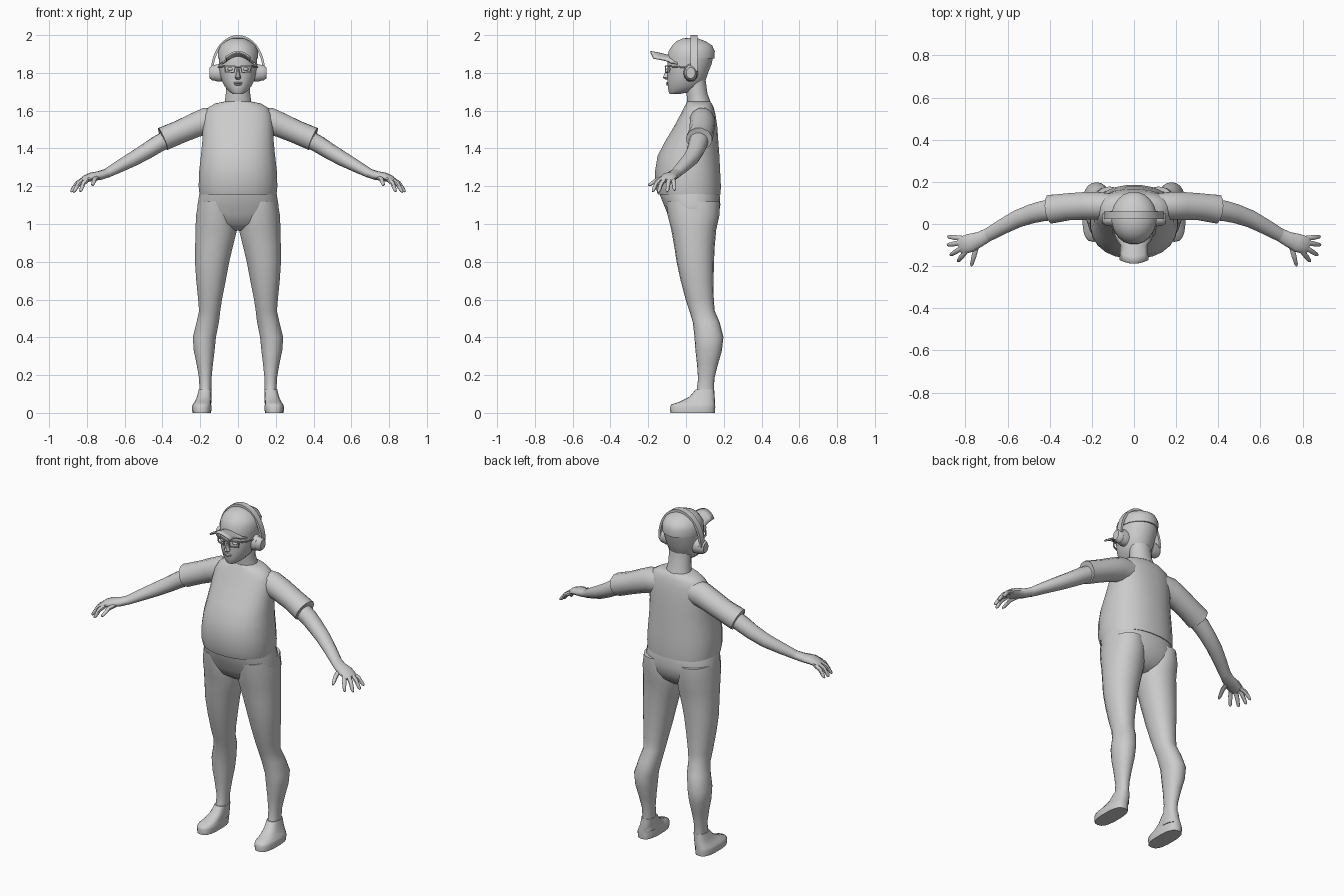
import bpy, bmesh, math
from mathutils import Vector

grey = bpy.data.materials.new("plain_grey")
grey.diffuse_color = (0.6, 0.6, 0.6, 1)


def finish(name, bm, mirror=False, angle=45):
    """Turn a bmesh into a named, smoothed, optionally mirrored object."""
    bmesh.ops.recalc_face_normals(bm, faces=bm.faces)
    me = bpy.data.meshes.new(name)
    bm.to_mesh(me)
    bm.free()
    me.materials.append(grey)
    ob = bpy.data.objects.new(name, me)
    bpy.context.collection.objects.link(ob)
    bpy.ops.object.select_all(action='DESELECT')
    ob.select_set(True)
    bpy.context.view_layer.objects.active = ob
    bpy.ops.object.shade_smooth_by_angle(angle=math.radians(angle))
    if mirror:
        ob.modifiers.new("mirror", 'MIRROR').use_clip = False
    return ob


def skin(bm, rings, closed=False):
    """Bridge equal-sized point rings with quads."""
    vs = [[bm.verts.new(p) for p in r] for r in rings]
    n = len(vs[0])
    pairs = list(zip(vs, vs[1:])) + ([(vs[-1], vs[0])] if closed else [])
    for a, b in pairs:
        for i in range(n):
            bm.faces.new((a[i], a[(i + 1) % n], b[(i + 1) % n], b[i]))
    if not closed:
        bm.faces.new(vs[0][::-1])
        bm.faces.new(vs[-1])


def oval(c, u, v, n, power=2.0):
    pts = []
    for i in range(n):
        t = 2 * math.pi * (i + 0.5) / n
        a, b = math.cos(t), math.sin(t)
        f = lambda k: math.copysign(abs(k) ** (2 / power), k)
        pts.append(c + u * f(a) + v * f(b))
    return pts


def stack(name, rows, mirror=False, n=18, power=2.0, angle=45):
    """Loft horizontal sections: (z, centre x, half width, front y, back y)."""
    bm = bmesh.new()
    skin(bm, [oval(Vector((cx, (f + b) / 2, z)), Vector((w, 0, 0)),
                   Vector((0, (b - f) / 2, 0)), n, power) for z, cx, w, f, b in rows])
    return finish(name, bm, mirror, angle)


def limb(name, rows, mirror=True, n=12):
    """Loft along a path: (x, y, z, half width, half height)."""
    bm = bmesh.new()
    pts = [Vector(r[:3]) for r in rows]
    rings = []
    for i, r in enumerate(rows):
        d = (pts[min(i + 1, len(pts) - 1)] - pts[max(i - 1, 0)]).normalized()
        side = d.cross(Vector((0, 0, 1))).normalized()
        rings.append(oval(pts[i], side * r[3], side.cross(d) * r[4], n))
    skin(bm, rings)
    return finish(name, bm, mirror)


def ball(name, c, s, mirror=False):
    bm = bmesh.new()
    bmesh.ops.create_uvsphere(bm, u_segments=12, v_segments=8, radius=1)
    for v in bm.verts:
        v.co = Vector([v.co[k] * s[k] + c[k] for k in range(3)])
    return finish(name, bm, mirror)


# Shirt body with rounded belly and sloping shoulders
stack("shirt", [(1.155, 0, .205, -.150, .184), (1.20, 0, .210, -.164, .186),
                (1.28, 0, .207, -.165, .182), (1.36, 0, .198, -.152, .178),
                (1.44, 0, .190, -.110, .172), (1.52, 0, .187, -.062, .166),
                (1.58, 0, .180, -.030, .157), (1.615, 0, .160, -.012, .148),
                (1.637, 0, .125, .000, .138), (1.648, 0, .075, .005, .128)],
      n=24, power=2.3)
# Trousers
stack("trouser_hips", [(1.20, 0, .195, -.145, .172), (1.15, 0, .208, -.138, .180),
                       (1.10, 0, .216, -.118, .183), (1.05, 0, .220, -.098, .174),
                       (1.00, 0, .185, -.070, .145), (.965, 0, .10, -.020, .10)],
      n=24, power=2.3)
stack("trouser_leg", [(1.12, .118, .092, -.105, .178), (1.05, .115, .108, -.098, .178),
                      (.97, .115, .112, -.078, .160), (.88, .127, .101, -.062, .152),
                      (.80, .137, .092, -.050, .148), (.70, .143, .079, -.028, .146),
                      (.60, .148, .064, -.002, .147), (.54, .150, .057, .018, .152),
                      (.48, .160, .060, .036, .178), (.40, .178, .062, .045, .198),
                      (.33, .179, .056, .050, .190), (.26, .176, .044, .058, .170),
                      (.18, .173, .033, .064, .150), (.11, .173, .032, .055, .148),
                      (.05, .175, .035, .030, .150)], True, power=2.15)
# Shoes: flat sole then instep up to the ankle
stack("shoe", [(0, .192, .050, -.083, .153), (.032, .192, .053, -.085, .155),
               (.045, .191, .049, -.078, .154), (.058, .186, .044, -.035, .154),
               (.085, .179, .039, .018, .152), (.125, .174, .034, .052, .149)],
      True, power=2.7)
# Sleeves, bare arms
limb("sleeve", [(.10, .085, 1.55, .060, .070), (.17, .086, 1.545, .068, .073),
                (.23, .086, 1.522, .068, .067), (.31, .082, 1.487, .066, .063),
                (.398, .070, 1.45, .070, .064), (.399, .070, 1.4496, .056, .052),
                (.385, .071, 1.455, .050, .047)])
limb("forearm", [(.35, .072, 1.463, .052, .048), (.43, .062, 1.42, .050, .046),
                 (.48, .050, 1.388, .047, .043), (.55, .026, 1.347, .043, .039),
                 (.63, -.016, 1.304, .037, .032), (.70, -.056, 1.266, .032, .024)])
limb("palm", [(.685, -.047, 1.273, .032, .024), (.73, -.071, 1.257, .036, .024),
              (.775, -.089, 1.250, .045, .023), (.81, -.100, 1.238, .044, .019),
              (.828, -.105, 1.228, .036, .012)])
# Fingers and thumb: base point to tip point with a raised knuckle
digits = {"little_finger": ((.815, -.068, 1.232), (.884, -.060, 1.178)),
          "ring_finger": ((.820, -.088, 1.236), (.886, -.100, 1.170)),
          "middle_finger": ((.815, -.112, 1.236), (.872, -.148, 1.168)),
          "index_finger": ((.800, -.132, 1.234), (.836, -.178, 1.172)),
          "thumb": ((.745, -.098, 1.245), (.772, -.200, 1.205))}
for part, (a, b) in digits.items():
    a, b = Vector(a), Vector(b)
    m = (a + b) / 2 + Vector((0, 0, .012))
    limb(part, [(*a, .013, .013), (*m, .0125, .012), (*a.lerp(b, .9), .009, .009),
                (*b, .004, .004)], n=8)

# Neck and head
stack("neck", [(1.60, 0, .085, .010, .140), (1.65, 0, .071, .005, .130),
               (1.69, 0, .066, .002, .115), (1.76, 0, .066, .000, .105)], n=16)
stack("head", [(1.688, 0, .026, -.086, -.035), (1.700, 0, .046, -.093, .030),
               (1.725, 0, .069, -.097, .080), (1.76, 0, .087, -.099, .105),
               (1.80, 0, .098, -.098, .118), (1.85, 0, .103, -.100, .138),
               (1.90, 0, .103, -.094, .148)], n=20, power=2.1)
ball("eye", (.040, -.087, 1.82), (.016, .010, .009), True)
ball("upper_lip", (0, -.098, 1.747), (.024, .009, .005))
ball("lower_lip", (0, -.096, 1.738), (.019, .009, .005))
stack("nose", [(1.765, 0, .010, -.110, -.085), (1.775, 0, .018, -.125, -.08),
               (1.79, 0, .012, -.118, -.08), (1.825, 0, .007, -.103, -.08)], n=8)

# Cap crown
stack("cap_crown", [(1.875, 0, .107, -.099, .152), (1.915, 0, .108, -.094, .154),
                    (1.945, 0, .093, -.074, .140), (1.967, 0, .068, -.052, .105),
                    (1.981, 0, .038, -.020, .068), (1.986, 0, .012, .010, .035)], n=20)
# Cap brim, arched across its width
bm = bmesh.new()
spans = [(-.04, .094, 1.885), (-.08, .078, 1.893), (-.11, .065, 1.901),
         (-.15, .066, 1.910), (-.183, .070, 1.916)]
grid = [[bm.verts.new((w * u / 4, y + .016 * (u / 4) ** 2 * (y < -.1) - .004,
                       z - .034 * (u / 4) ** 2)) for u in range(-4, 5)]
        for y, w, z in spans]
for a, b in zip(grid, grid[1:]):
    for i in range(8):
        bm.faces.new((a[i], a[i + 1], b[i + 1], b[i]))
brim = finish("cap_brim", bm)
brim.modifiers.new("thickness", 'SOLIDIFY').thickness = .009

# Headphone band: flat strip swept over the head
bm = bmesh.new()
rings = []
for i in range(25):
    t = math.pi * i / 24
    c, s = math.cos(t), math.sin(t)
    rings.append([(r * c, y, 1.81 + h * s) for r, h, y in
                  ((.143, .19, .024), (.143, .19, .060), (.130, .175, .060), (.130, .175, .024))])
skin(bm, rings)
finish("headphone_band", bm)


def disc(name, x0, x1, r0, r1):
    """Ear cup layer lying along x."""
    bm = bmesh.new()
    skin(bm, [oval(Vector((x, .025, 1.80)), Vector((0, r * .85, 0)), Vector((0, 0, r * 1.05)), 16)
              for x, r in ((x0, r0), ((x0 + x1) / 2, max(r0, r1)), (x1, r1))])
    finish(name, bm, True)


disc("ear_cushion", .085, .122, .045, .041)
disc("ear_cup", .118, .150, .040, .028)

# Glasses: rectangular frames, bridge and temples
bm = bmesh.new()
rings = []
for x, z in ((.012, 1.838), (.072, 1.840), (.068, 1.802), (.018, 1.800)):
    dx, dz = math.copysign(.005, x - .042), math.copysign(.005, z - 1.82)
    y = -.112 + .35 * max(0, x - .02)
    rings.append([(x, y, z), (x, y + .007, z),
                  (x - dx, y + .007, z - dz), (x - dx, y, z - dz)])
skin(bm, rings, closed=True)
finish("glasses_frame", bm, True, 30)
limb("glasses_bridge", [(-.014, -.110, 1.832, .003, .003), (.014, -.110, 1.832, .003, .003)],
     False, 6)
limb("glasses_temple", [(.070, -.092, 1.835, .003, .004), (.101, -.045, 1.832, .003, .004),
                        (.106, .02, 1.828, .003, .004)], n=6)
